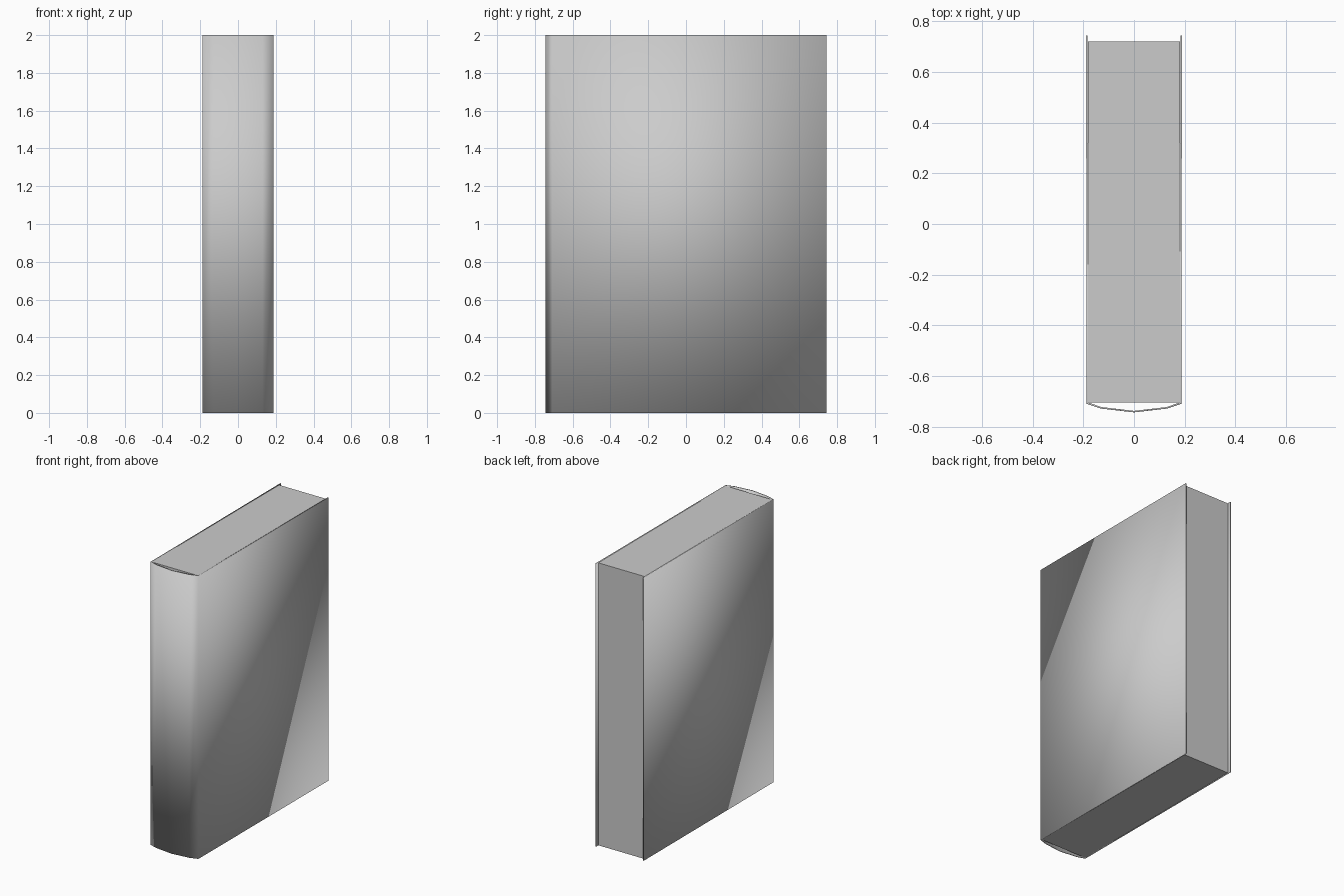
import bpy, bmesh

if "Cube" in bpy.data.objects:
    bpy.data.objects.remove(bpy.data.objects["Cube"])

HEIGHT = 2.0


def new_object(name, bm, smooth):
    bmesh.ops.recalc_face_normals(bm, faces=bm.faces)
    for f in bm.faces:
        f.smooth = smooth
    mesh = bpy.data.meshes.new(name)
    bm.to_mesh(mesh)
    bm.free()
    obj = bpy.data.objects.new(name, mesh)
    bpy.context.collection.objects.link(obj)
    return obj


def mirrored(half):
    """Complete a half profile that runs from the centre line outwards."""
    left = [(-x, y) for x, y in reversed(half) if x > 0]
    return left + half


# cover: one thin strip wrapping both boards and the rounded spine
outer = mirrored([(0, -0.743), (0.13, -0.728), (0.187, -0.709), (0.189, 0.743)])
inner = mirrored([(0, -0.737), (0.128, -0.722), (0.181, -0.704), (0.183, 0.743)])
bm = bmesh.new()
strips = []
for i in range(len(outer) - 1):
    loop = [outer[i], outer[i + 1], inner[i + 1], inner[i]]
    strips.append(bm.faces.new([bm.verts.new((x, y, 0)) for x, y in loop]))
bmesh.ops.remove_doubles(bm, verts=bm.verts, dist=1e-5)
top = bmesh.ops.extrude_face_region(bm, geom=bm.faces[:], use_keep_orig=True)
bmesh.ops.translate(bm, vec=(0, 0, HEIGHT),
                    verts=[g for g in top["geom"] if isinstance(g, bmesh.types.BMVert)])
new_object("cover", bm, smooth=True)

# pages: a block set in from the fore edge, slightly narrower at the back
bm = bmesh.new()
bmesh.ops.create_cube(bm, size=1)
for v in bm.verts:
    back = v.co.y > 0
    v.co.x *= 0.362 if back else 0.37
    v.co.y = 0.72 if back else -0.704
    v.co.z = HEIGHT - 0.002 if v.co.z > 0 else 0.002
new_object("pages", bm, smooth=False)
